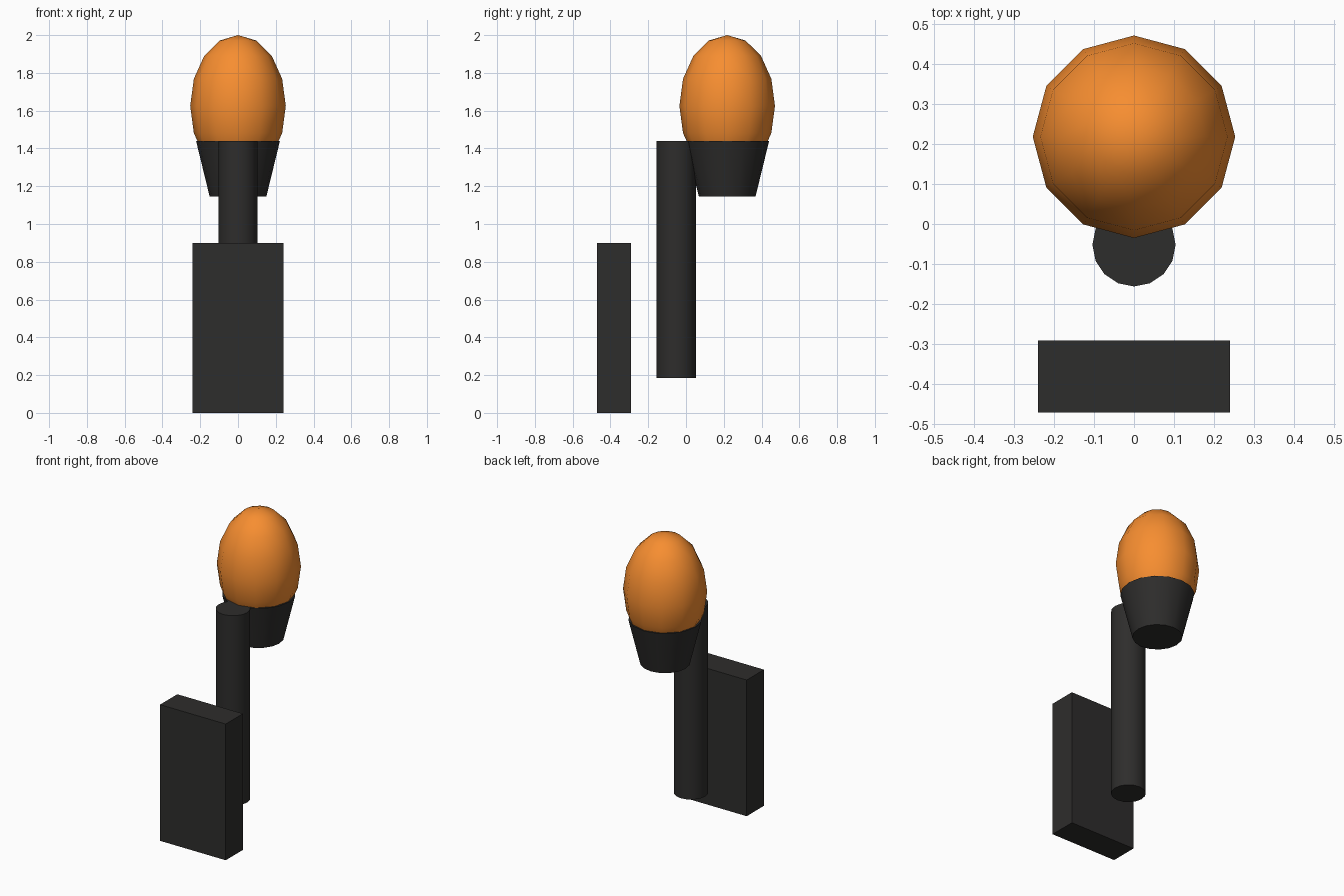
import bpy
from math import radians

if "Cube" in bpy.data.objects:
    bpy.data.objects.remove(bpy.data.objects["Cube"])


def material(name, rgb):
    m = bpy.data.materials.new(name)
    m.diffuse_color = (*rgb, 1.0)
    m.use_nodes = True
    m.node_tree.nodes["Principled BSDF"].inputs["Base Color"].default_value = m.diffuse_color
    return m


def finish(name, mat, angle=None):
    ob = bpy.context.object
    ob.name = name
    ob.data.materials.append(mat)
    bpy.ops.object.transform_apply(location=False, rotation=False, scale=True)
    if angle is not None:
        bpy.ops.object.shade_smooth_by_angle(angle=radians(angle))
    return ob


def round_part(name, mat, sides, r_bottom, r_top, y, z0, z1):
    bpy.ops.mesh.primitive_cone_add(vertices=sides, radius1=r_bottom, radius2=r_top,
                                    depth=z1 - z0, location=(0, y, (z0 + z1) / 2))
    return finish(name, mat, 40)


dark = material("dark", (0.027, 0.026, 0.025))
orange = material("orange", (0.93, 0.27, 0.03))

LAMP_Y = 0.218

# flat mounting plate
bpy.ops.mesh.primitive_cube_add(size=1, location=(0, -0.381, 0.45))
bpy.context.object.scale = (0.48, 0.18, 0.90)
finish("mounting_plate", dark)

# upright post
round_part("post", dark, 16, 0.104, 0.104, -0.052, 0.185, 1.44)

# tapered cup holding the globe
round_part("cup", dark, 16, 0.15, 0.222, LAMP_Y, 1.145, 1.44)

# egg-shaped globe, its lower end seated in the cup
bpy.ops.mesh.primitive_uv_sphere_add(segments=12, ring_count=8, radius=1,
                                     location=(0, LAMP_Y, 1.625))
bpy.context.object.scale = (0.253, 0.253, 0.375)
finish("globe", orange, 60)
